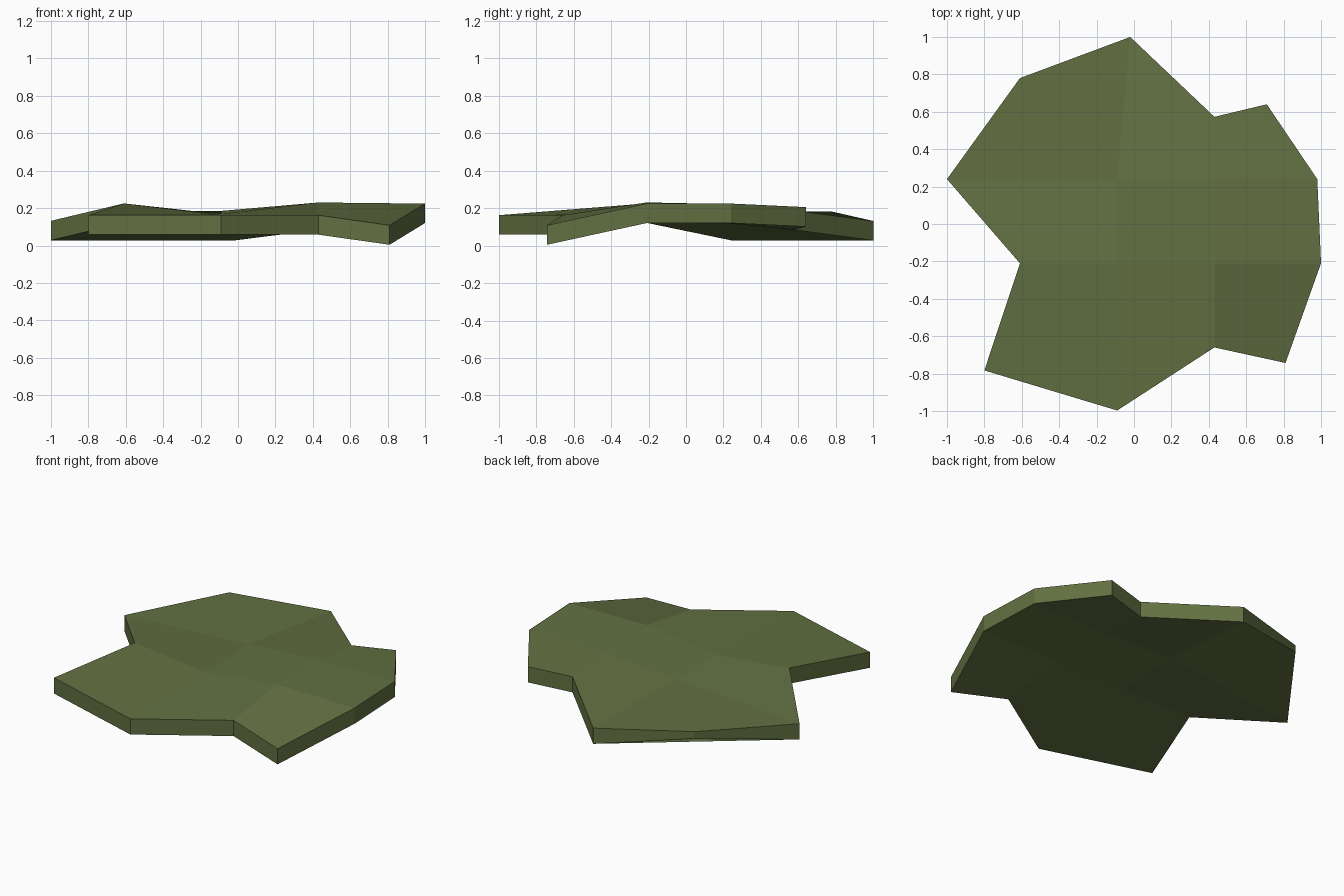
import bpy, bmesh

if "Cube" in bpy.data.objects:
    bpy.data.objects.remove(bpy.data.objects["Cube"])

RIM, THIN = 0.104, 0.046   # usual thickness, and thickness where the underside is hollowed

# Loose 4 x 4 grid of top points, back row first: (x, y, z)
rows = [
    [(-0.61, 0.78, 0.183), (-0.02, 1.00, 0.133), (0.43, 0.573, 0.19), (0.71, 0.64, 0.207)],
    [(-1.00, 0.24, 0.134), (-0.09, 0.24, 0.187), (0.43, 0.24, 0.223), (0.98, 0.24, 0.226)],
    [(-0.61, -0.21, 0.227), (-0.09, -0.21, 0.170), (0.43, -0.21, 0.232), (1.00, -0.21, 0.226)],
    [(-0.80, -0.783, 0.164), (-0.09, -0.997, 0.164), (0.43, -0.66, 0.164), (0.81, -0.743, 0.110)],
]
hollow = {(0, 0), (1, 1), (2, 1)}   # (row, column) of the hollowed points

bm = bmesh.new()
grid = [[bm.verts.new(p) for p in row] for row in rows]
for r in range(3):
    for c in range(3):
        bm.faces.new((grid[r][c], grid[r + 1][c], grid[r + 1][c + 1], grid[r][c + 1]))

# Underside copy, dropped straight down, with vertical rim walls
top_faces = bm.faces[:]
rim = [e for e in bm.edges if len(e.link_faces) == 1]
low = {}
for r in range(4):
    for c in range(4):
        x, y, z = grid[r][c].co
        low[grid[r][c]] = bm.verts.new((x, y, z - (THIN if (r, c) in hollow else RIM)))
for f in top_faces:
    bm.faces.new([low[v] for v in reversed(f.verts)])
for e in rim:
    a, b = e.verts
    bm.faces.new((a, b, low[b], low[a]))
bmesh.ops.recalc_face_normals(bm, faces=bm.faces[:])

# Stand close to the ground plane
lowest = min(v.co.z for v in bm.verts)
for v in bm.verts:
    v.co.z -= lowest - 0.004

mesh = bpy.data.meshes.new("leaf_pad")
bm.to_mesh(mesh)
bm.free()
pad = bpy.data.objects.new("leaf_pad", mesh)
bpy.context.collection.objects.link(pad)

# Single mossy green
green = bpy.data.materials.new("moss_green")
green.diffuse_color = (0.122, 0.162, 0.054, 1)
green.use_nodes = True
green.node_tree.nodes["Principled BSDF"].inputs["Base Color"].default_value = green.diffuse_color
mesh.materials.append(green)
